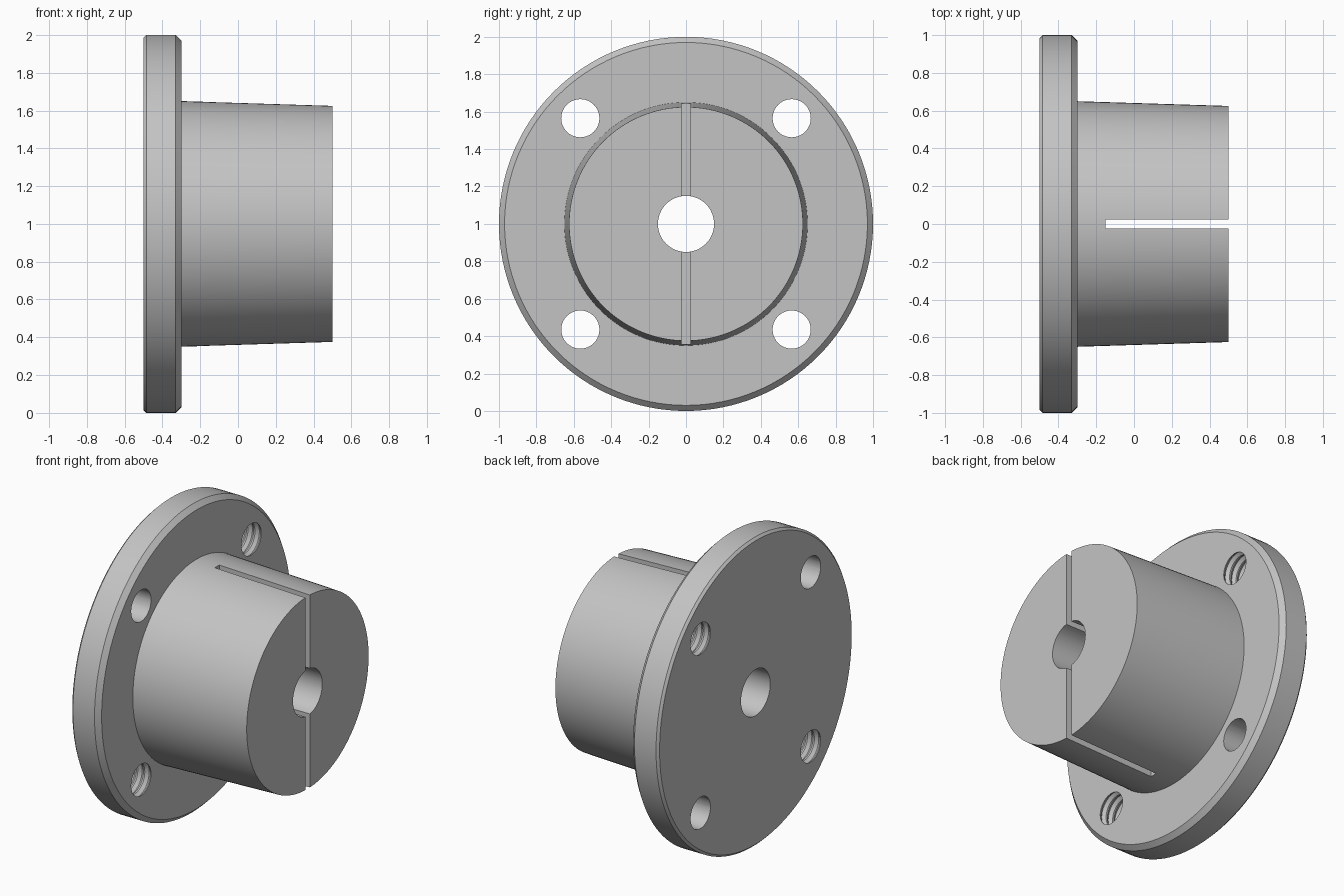
import bpy, bmesh
from math import radians, tau
from mathutils import Matrix

cube = bpy.data.objects.get("Cube")
if cube:
    bpy.data.objects.remove(cube, do_unlink=True)

# Bare metal
steel = bpy.data.materials.new("light_grey_metal")
steel.use_nodes = True
grey = (0.55, 0.55, 0.55, 1)
steel.diffuse_color = grey
steel.node_tree.nodes["Principled BSDF"].inputs["Base Color"].default_value = grey


def finish(name, bm):
    mesh = bpy.data.meshes.new(name)
    bmesh.ops.recalc_face_normals(bm, faces=bm.faces)
    bm.to_mesh(mesh)
    bm.free()
    mesh.materials.append(steel)
    obj = bpy.data.objects.new(name, mesh)
    bpy.context.collection.objects.link(obj)
    return obj


def lathe(name, profile, steps, y=0, z=1):
    """Spin (x, radius) points around an axis along x through (y, z)."""
    bm = bmesh.new()
    verts = [bm.verts.new((x, 0, r)) for x, r in profile]
    edges = [bm.edges.new(pair) for pair in zip(verts, verts[1:])]
    bmesh.ops.spin(bm, geom=verts + edges, cent=(0, 0, 0), axis=(1, 0, 0),
                   angle=tau, steps=steps, use_duplicate=False)
    bmesh.ops.remove_doubles(bm, verts=bm.verts, dist=0.0001)
    bmesh.ops.translate(bm, verts=bm.verts, vec=(0, y, z))
    return finish(name, bm)


def rod(name, radius, y, z, steps):
    return lathe(name, [(-0.6, 0), (-0.6, radius), (0.6, radius), (0.6, 0)], steps, y, z)


# Chamfered flange with tapered hub
bushing = lathe("flanged_taper_bushing", [
    (-0.5, 0), (-0.5, 0.985), (-0.485, 1), (-0.33, 1), (-0.3, 0.97),
    (-0.3, 0.65), (0.5, 0.625), (0.5, 0)], 128)

# Central bore
cutters = [rod("bore_cutter", 0.15, 0, 1, 64)]

# Bolt holes: one diagonal plain, the other with thread grooves
hole_offset, hole_radius = 0.565, 0.102
for sy in (-1, 1):
    for sz in (-1, 1):
        y, z = sy * hole_offset, 1 + sz * hole_offset
        if sy != sz:
            cutters.append(rod("plain_hole_cutter", hole_radius, y, z, 40))
            continue
        profile = [(-0.6, 0), (-0.6, hole_radius)]
        for i in range(4):
            x = -0.475 + 0.05 * i
            profile += [(x - 0.02, hole_radius), (x, hole_radius + 0.016),
                        (x + 0.02, hole_radius)]
        profile += [(0, hole_radius), (0, 0)]
        cutters.append(lathe("threaded_hole_cutter", profile, 40, y, z))

# Clamping slot through the hub
bm = bmesh.new()
bmesh.ops.create_cube(bm, size=1, matrix=Matrix.Translation((0.225, 0, 1))
                      @ Matrix.Diagonal((0.75, 0.046, 1.6, 1)))
cutters.append(finish("slot_cutter", bm))

# Cut everything, then discard the cutters
bpy.ops.object.select_all(action='DESELECT')
bushing.select_set(True)
bpy.context.view_layer.objects.active = bushing
for cutter in cutters:
    cutter.hide_render = True
    mod = bushing.modifiers.new("cut", 'BOOLEAN')
    mod.operation = 'DIFFERENCE'
    mod.solver = 'EXACT'
    mod.object = cutter
    bpy.ops.object.modifier_apply(modifier=mod.name)
    bpy.data.objects.remove(cutter, do_unlink=True)

bpy.ops.object.shade_smooth_by_angle(angle=radians(25))
